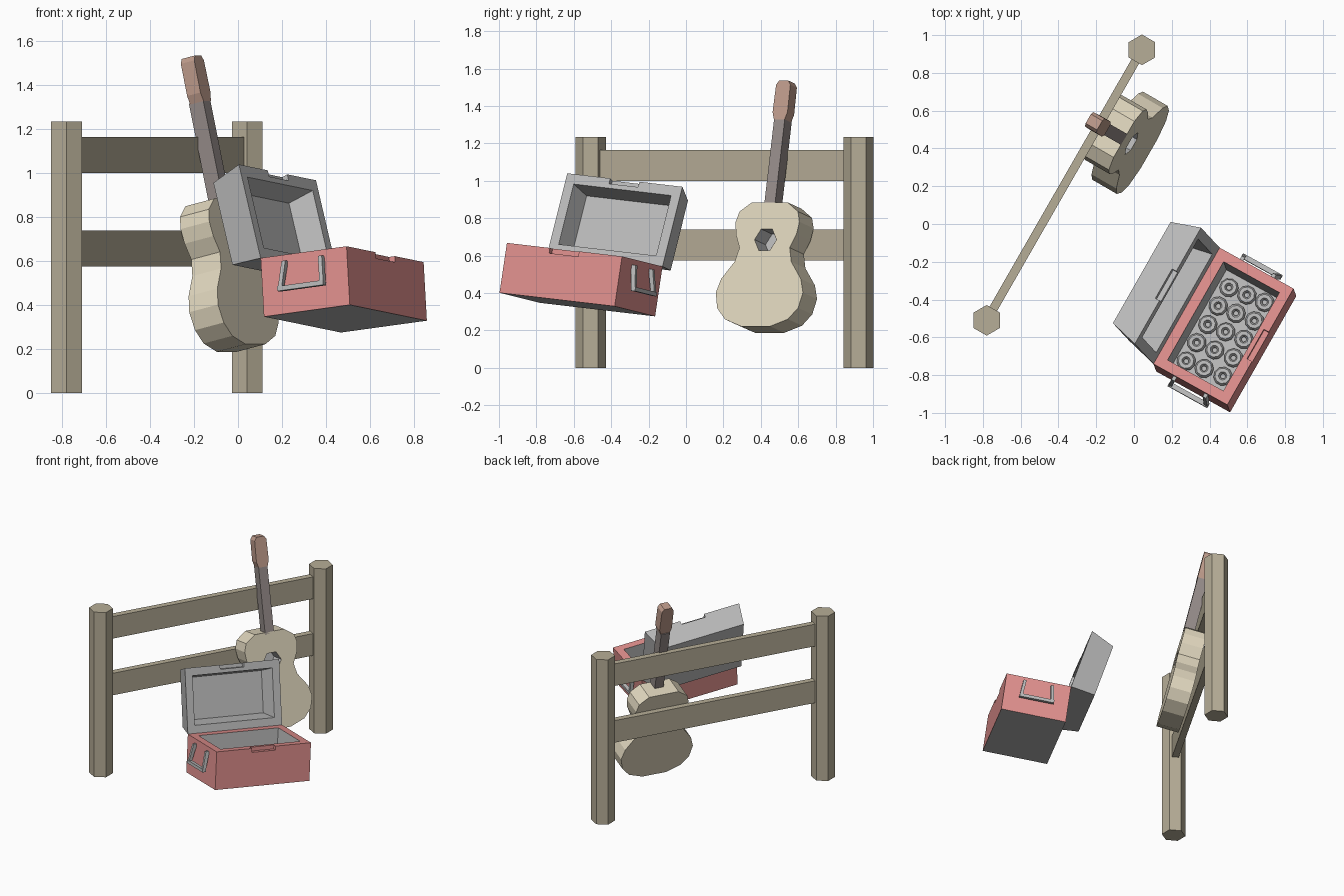
import bpy, bmesh, math, random
from mathutils import Matrix, Vector

if "Cube" in bpy.data.objects:
    bpy.data.objects.remove(bpy.data.objects["Cube"])

random.seed(4)


def colour(name, rgb):
    m = bpy.data.materials.new(name)
    m.diffuse_color = (*rgb, 1)
    m.use_nodes = True
    m.node_tree.nodes["Principled BSDF"].inputs["Base Color"].default_value = m.diffuse_color
    return m


RED = colour("red_paint", (0.75, 0.28, 0.27))
GREY = colour("grey_metal", (0.5, 0.5, 0.5))
FENCE = colour("fence_wood", (0.47, 0.42, 0.31))
PALE = colour("pale_wood", (0.74, 0.67, 0.51))
NECK = colour("neck_wood", (0.30, 0.26, 0.25))
HEAD = colour("head_wood", (0.52, 0.33, 0.26))


def frame(origin, x, y):
    """Right-handed frame from an origin and two roughly square axes."""
    x = Vector(x).normalized()
    z = x.cross(Vector(y)).normalized()
    y = z.cross(x)
    m = Matrix((x, y, z)).transposed().to_4x4()
    m.translation = origin
    return m


def loft(name, rings, matrix, mats, bands=None, cap_end=True):
    """Skin equal-length rings; bands = material of first cap, each band, last cap."""
    me = bpy.data.meshes.new(name)
    bm = bmesh.new()
    loops = [[bm.verts.new(p) for p in r] for r in rings]
    n = len(loops[0])
    bands = bands or [0] * (len(rings) + 1)
    bm.faces.new(loops[0]).material_index = bands[0]
    for k, (a, b) in enumerate(zip(loops, loops[1:])):
        for i in range(n):
            j = (i + 1) % n
            bm.faces.new((a[i], a[j], b[j], b[i])).material_index = bands[k + 1]
    if cap_end:
        bm.faces.new(loops[-1]).material_index = bands[-1]
    bmesh.ops.recalc_face_normals(bm, faces=bm.faces)
    bm.to_mesh(me)
    bm.free()
    for m in mats:
        me.materials.append(m)
    ob = bpy.data.objects.new(name, me)
    ob.matrix_world = matrix
    bpy.context.collection.objects.link(ob)
    return ob


def prism(name, outline, z0, z1, matrix, mat):
    return loft(name, [[(x, y, z) for x, y in outline] for z in (z0, z1)], matrix, [mat])


def rect(x0, x1, y0, y1):
    return [(x0, y0), (x1, y0), (x1, y1), (x0, y1)]


def ngon(n, r, start=0.0):
    return [(r * math.cos(start + math.tau * i / n), r * math.sin(start + math.tau * i / n))
            for i in range(n)]


def cut(ob, cutter):
    mod = ob.modifiers.new("cut", 'BOOLEAN')
    mod.operation, mod.solver, mod.object = 'DIFFERENCE', 'EXACT', cutter
    bpy.context.view_layer.update()
    bpy.context.view_layer.objects.active = ob
    bpy.ops.object.modifier_apply(modifier="cut")
    bpy.data.objects.remove(cutter)


# Fence: two hexagonal posts and two rails
p0, p1 = Vector((-0.78, -0.51, 0)), Vector((0.042, 0.922, 0))
for name, p in (("fence_post_left", p0), ("fence_post_right", p1)):
    prism(name, ngon(6, 0.081, math.pi / 6), 0, 1.235, Matrix.Translation(p), FENCE)
along = frame(p0, p1 - p0, (-0.866, 0.5, 0))
for name, z in (("lower_rail", 0.575), ("upper_rail", 1.0)):
    prism(name, rect(0.03, (p1 - p0).length - 0.03, -0.023, 0.023), z, z + 0.165, along, FENCE)

# Guitar: frame sits at the sound hole, z out of the face, leaning on the fence
G = frame((-0.013, 0.425, 0.685), (0.5, 0.866, 0), (-0.195, 0.1125, 0.974))
half = [(0.11, 0.205), (0.18, 0.155), (0.197, 0.098), (0.187, 0.03), (0.155, -0.044),
        (0.175, -0.121), (0.246, -0.215), (0.269, -0.29), (0.25, -0.374),
        (0.195, -0.436), (0.09, -0.475)]
body = prism("guitar_body", half + [(-x, y) for x, y in reversed(half)], -0.155, 0, G, PALE)
cut(body, prism("hole_cutter", ngon(6, 0.068), -0.12, 0.05, G, PALE))
loft("sound_hole_lining", [[(x, y, z) for x, y in ngon(6, 0.067)] for z in (-0.119, -0.001)],
     G, [GREY], cap_end=False)
prism("guitar_neck", rect(-0.033, 0.033, 0.19, 0.665), -0.076, 0, G, NECK)
head = [(0.033, 0.66), (0.046, 0.70), (0.044, 0.85), (0.028, 0.873)]
prism("guitar_headstock", head + [(-x, y) for x, y in reversed(head)], -0.07, 0.002, G, HEAD)

# Chest: x across the rim from the hinge, y along the hinge, z out of the opening
L, W, H, RIM = 0.45, 0.712, 0.27, 0.055
hinge = Vector((0.103, -0.741, 0.614))
C = frame(hinge, (0.392, -0.217, 0.054), (0.344, 0.619, -0.073))
LID = C @ Matrix.Rotation(-math.radians(101), 4, 'Y')


def tray(name, matrix, far, floor, taper_x, taper_y, taper_in, mats, bands):
    """Hollow box: far cap, outer wall, rim, inner wall, inner floor."""
    def ring(ix, iy, z):
        return [(x, y, z) for x, y in rect(ix, L - ix, iy, W - iy)]
    rings = [ring(taper_x, taper_y, far), ring(0, 0, 0), ring(RIM, RIM, 0),
             ring(RIM + taper_in, RIM + taper_in, floor)]
    ob = loft(name, rings, matrix, mats, bands)
    # latch notch in the middle of the free edge
    cut(ob, prism("notch_cutter", rect(L - 0.03, L + 0.05, W / 2 - 0.09, W / 2 + 0.09),
                  -0.028, 0.028, matrix, mats[0]))


tray("chest_base", C, -H, -0.22, 0, 0, 0.008, [RED, GREY], [1, 0, 0, 1, 1])
tray("chest_lid", LID, 0.172, 0.12, 0.028, 0.046, 0.025, [GREY], None)

# Carrying handles: a hanging U on each short end
for end, y, s in (("left", 0, -1), ("right", W, 1)):
    for side in (-1, 1):
        x0, x1 = L / 2 + side * 0.095, L / 2 + side * 0.11
        rings = [[(x + dx, y + s * o, z) for dx, o in ((-0.01, lo), (0.01, lo), (0.01, hi), (-0.01, hi))]
                 for x, lo, hi, z in ((x0, -0.005, 0.022, -0.03), (x1, 0.026, 0.048, -0.165))]
        loft(f"handle_arm_{end}_{'a' if side < 0 else 'b'}", rings, C, [GREY])
    ys = sorted((y + s * 0.024, y + s * 0.05))
    prism(f"handle_bar_{end}", rect(L / 2 - 0.12, L / 2 + 0.12, *ys), -0.17, -0.148, C, GREY)

# Rings lying on the chest floor
bpy.ops.mesh.primitive_torus_add(major_segments=10, minor_segments=6,
                                 major_radius=0.032, minor_radius=0.019)
first = bpy.context.object
first.data.materials.append(GREY)
for row in range(5):
    for col in range(3):
        ob = first if row == col == 0 else bpy.data.objects.new("ring", first.data)
        ob.name = f"ring_{row * 3 + col + 1}"
        if ob is not first:
            bpy.context.collection.objects.link(ob)
        x = L / 2 + (col - 1) * 0.103 + random.uniform(-0.003, 0.003)
        y = W / 2 + (row - 2) * 0.113 + (col - 1) * 0.012
        ob.matrix_world = (C @ Matrix.Translation((x, y, -0.2))
                           @ Matrix.Rotation(random.uniform(0, 6.28), 4, 'Z')
                           @ Matrix.Rotation(random.uniform(-0.1, 0.1), 4, 'X'))
